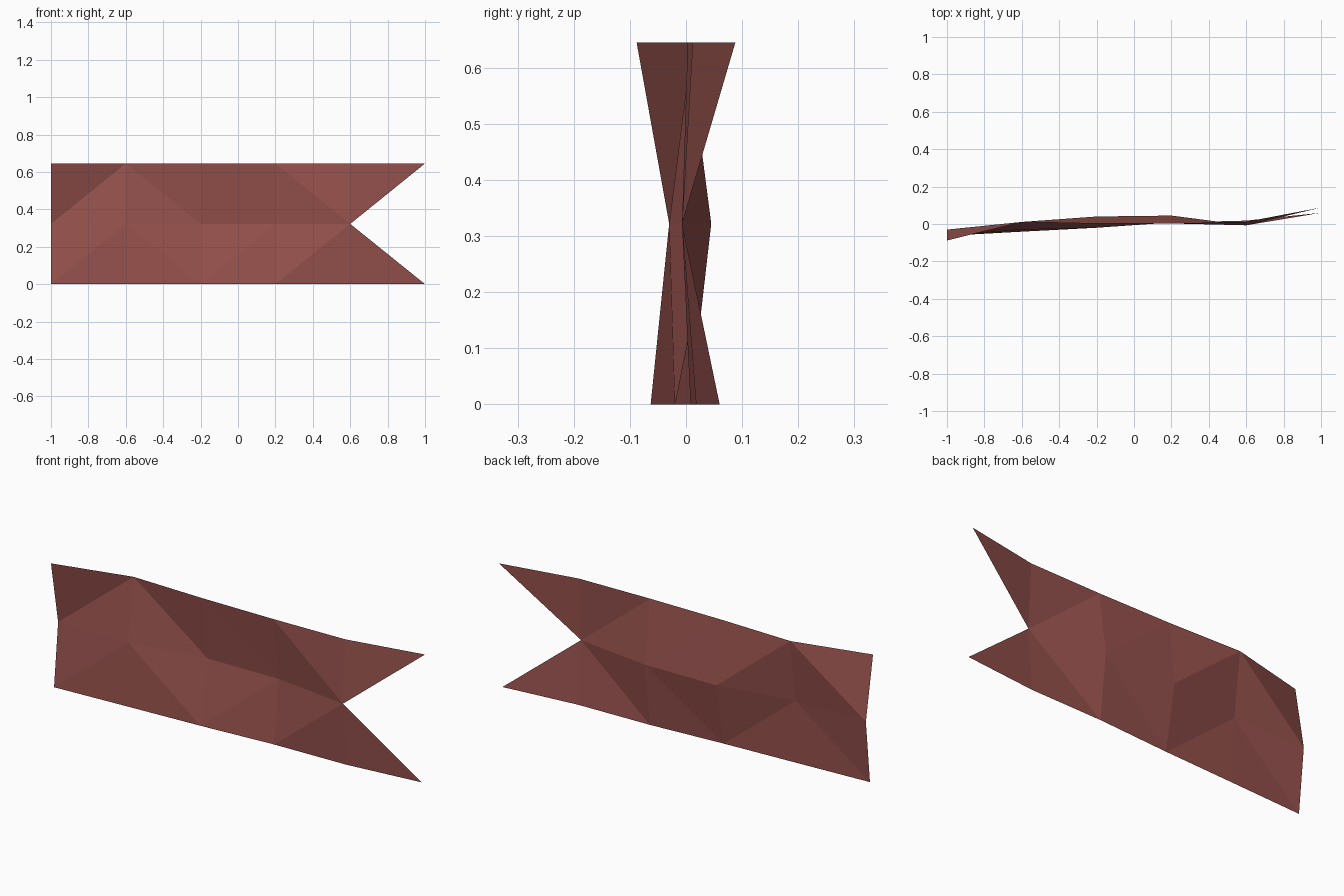
import bpy, bmesh

if "Cube" in bpy.data.objects:
    bpy.data.objects.remove(bpy.data.objects["Cube"])

# Rippling cloth sheet: y offset of each grid column, for bottom, middle and top rows
ROWS = [
    (0.0,   [-0.063, -0.041, -0.02, 0.008, 0.018, 0.06]),
    (0.322, [-0.03, -0.03, 0.04, 0.045, -0.007]),
    (0.645, [-0.088, 0.011, 0.002, 0.003, 0.012, 0.088]),
]
# Fold direction of each cell, left to right ("/" rises to the right)
FOLDS = ["/\\//", "/\\\\\\"]

bm = bmesh.new()
grid = [[bm.verts.new((-1 + 0.4 * i, y, z)) for i, y in enumerate(ys)]
        for z, ys in ROWS]

# Banner body: two rows of four folded cells
for r, folds in enumerate(FOLDS):
    lo, hi = grid[r], grid[r + 1]
    for i, fold in enumerate(folds):
        a, b, c, d = lo[i], lo[i + 1], hi[i + 1], hi[i]
        tris = [(a, b, c), (a, c, d)] if fold == "/" else [(a, b, d), (b, c, d)]
        for t in tris:
            bm.faces.new(t)

# Swallowtail points either side of the notch
notch = grid[1][4]
bm.faces.new((grid[0][4], grid[0][5], notch))
bm.faces.new((notch, grid[2][5], grid[2][4]))

mesh = bpy.data.meshes.new("banner_cloth")
bm.to_mesh(mesh)
bm.free()

# Dull red cloth
cloth = bpy.data.materials.new("dull_red_cloth")
cloth.diffuse_color = (0.31, 0.085, 0.075, 1)
cloth.use_nodes = True
cloth.node_tree.nodes["Principled BSDF"].inputs["Base Color"].default_value = cloth.diffuse_color
mesh.materials.append(cloth)
bpy.context.collection.objects.link(bpy.data.objects.new("banner_cloth", mesh))
